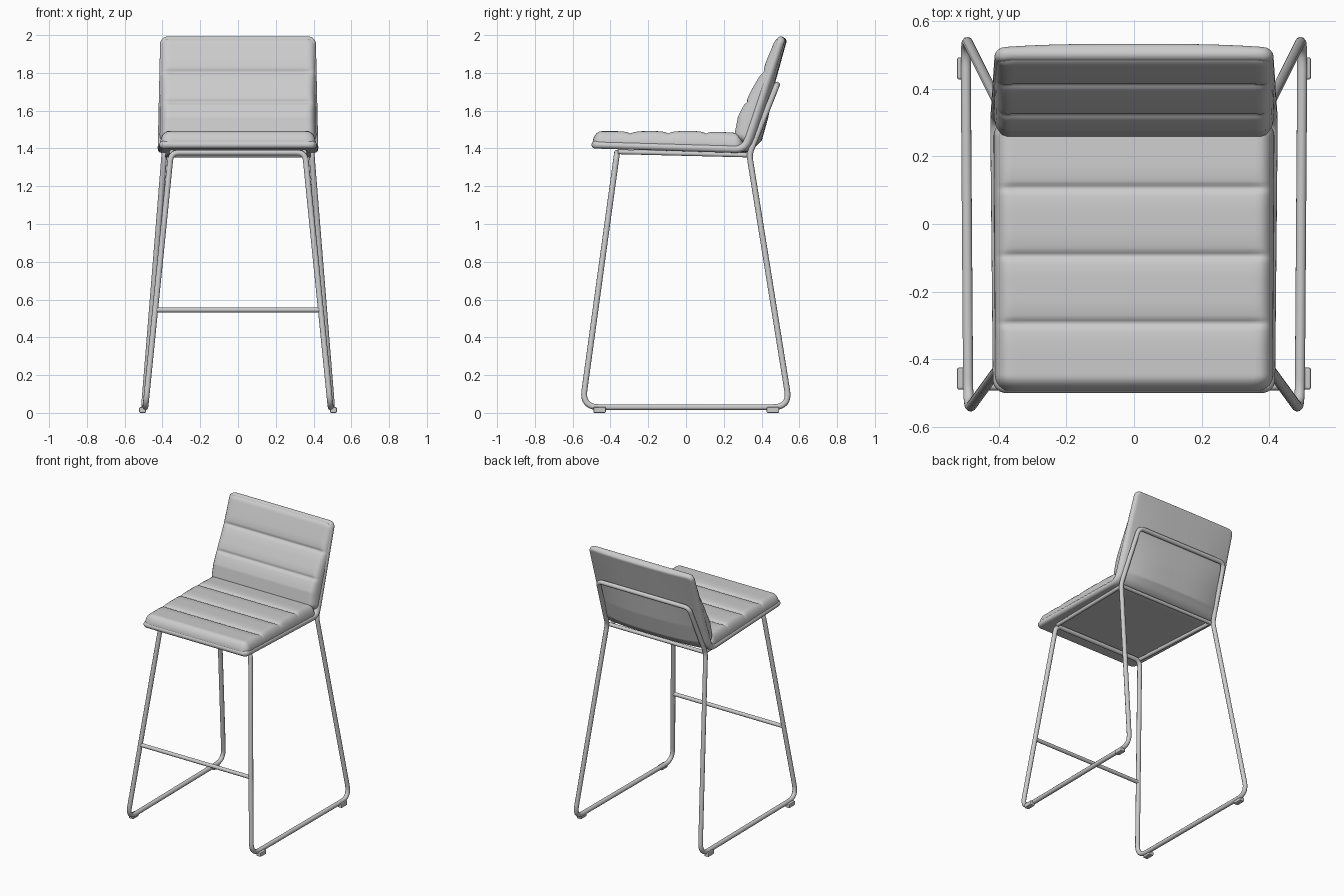
import bpy, bmesh, math
from mathutils import Vector

if "Cube" in bpy.data.objects:
    bpy.data.objects.remove(bpy.data.objects["Cube"])

grey = bpy.data.materials.new("plain grey")
grey.diffuse_color = (0.6, 0.6, 0.6, 1)
grey.use_nodes = True
grey.node_tree.nodes["Principled BSDF"].inputs["Base Color"].default_value = grey.diffuse_color


def fillet(pts, trims, closed=False, n=8):
    """Round the corners of a polyline; trims = length cut off each corner."""
    pts, out = [Vector(p) for p in pts], []
    for i, p in enumerate(pts):
        if trims[i] == 0 or (not closed and i in (0, len(pts) - 1)):
            out.append(p)
            continue
        a = p + (pts[i - 1] - p).normalized() * trims[i]
        b = p + (pts[(i + 1) % len(pts)] - p).normalized() * trims[i]
        for k in range(n + 1):
            t = k / n
            out.append(a * (1 - t) ** 2 + p * 2 * t * (1 - t) + b * t * t)
    return out


def tube(name, pts, radius, closed=False):
    cu = bpy.data.curves.new(name, 'CURVE')
    cu.dimensions = '3D'
    cu.bevel_depth, cu.bevel_resolution, cu.use_fill_caps = radius, 3, True
    sp = cu.splines.new('POLY')
    sp.points.add(len(pts) - 1)
    for q, p in zip(sp.points, pts):
        q.co = (*p, 1)
    sp.use_cyclic_u = closed
    cu.materials.append(grey)
    ob = bpy.data.objects.new(name, cu)
    bpy.context.collection.objects.link(ob)


def lerp(table, s):
    """Piecewise linear lookup in [(s, value), ...]."""
    if s <= table[0][0]:
        return table[0][1]
    for (a, va), (b, vb) in zip(table, table[1:]):
        if s <= b:
            return va + (vb - va) * (s - a) / (b - a)
    return table[-1][1]


def edge(d, r):
    return math.sqrt(max(0, 1 - (1 - min(max(d, 0) / r, 1)) ** 2))


def pad(name, path, width, front, back, r, corner):
    """Padded sheet swept along a side-view path, with rounded rim and corners."""
    cum = [0]
    for a, b in zip(path, path[1:]):
        cum.append(cum[-1] + (b - a).length)
    L = cum[-1]

    def at(s):
        s = min(max(s, 0), L)
        return Vector((0, lerp([(c, p.y) for c, p in zip(cum, path)], s),
                       lerp([(c, p.z) for c, p in zip(cum, path)], s)))

    ends = [corner * (1 - math.cos(k * math.pi / 20)) for k in range(10)]
    count = int(L / 0.008)
    mid = [corner + (L - 2 * corner) * k / count for k in range(count + 1)]
    stations = ends + mid + [L - e for e in reversed(ends)]
    bm = bmesh.new()
    cols = 36
    for side in (1, -1):
        rows = []
        for s in stations:
            p, t = at(s), (at(s + .006) - at(s - .006)).normalized()
            nrm = Vector((0, -t.z, t.y))
            de = min(s, L - s)
            c = corner - min(de, corner)
            w = width(s) - corner + math.sqrt(max(0, corner ** 2 - c * c))
            row = []
            for k in range(cols + 1):
                u = math.sin(math.pi / 2 * (2 * k / cols - 1))
                h = front(s, u) if side > 0 else -back(s, u)
                h *= edge(de, r) * edge(w * (1 - abs(u)), r)
                row.append(bm.verts.new(p + nrm * h + Vector((w * u, 0, 0))))
            rows.append(row)
        for a, b in zip(rows, rows[1:]):
            for k in range(cols):
                q = (a[k], a[k + 1], b[k + 1], b[k])
                bm.faces.new(q if side > 0 else q[::-1])
    bmesh.ops.remove_doubles(bm, verts=bm.verts, dist=1e-5)
    bmesh.ops.recalc_face_normals(bm, faces=bm.faces)
    for f in bm.faces:
        f.smooth = True
    me = bpy.data.meshes.new(name)
    bm.to_mesh(me)
    bm.free()
    me.materials.append(grey)
    bpy.context.collection.objects.link(bpy.data.objects.new(name, me))


def channels(seams, depth):
    """Stitched grooves with soft rolls between; grooves fade at the sides."""
    def f(s, u):
        g = sum(0.6 * math.exp(-((s - c) / .010) ** 2)
                + 0.4 * math.exp(-((s - c) / .035) ** 2) for c in seams)
        return -depth * g * min(1, (1 - abs(u)) / .12)
    return f


# Bent shell: seat pan and backrest in one sheet, bulged at the rear
shell_path = fillet([(0, -.5, 1.42), (0, .31, 1.395), (0, .508, 1.992)], [0, .05, 0])
BEND = 0.80
bulge = [(BEND - .02, 0), (BEND + .07, .052), (BEND + .2, .046),
         (BEND + .34, .025), (BEND + .6, .012)]
pad("shell", shell_path,
    lambda s: lerp([(0, .417), (BEND, .425), (1.41, .412)], s),
    lambda s, u: .02,
    lambda s, u: .02 + lerp(bulge, s) * (1 - abs(u) ** 3),
    .02, .04)

# Seat cushion
seat_groove = channels([.20, .40, .60], .016)
pad("seat_cushion", fillet([(0, -.495, 1.425), (0, .305, 1.405)], [0, 0]),
    lambda s: .411 + .006 * s,
    lambda s, u: lerp([(0, .066), (.6, .082), (.8, .075)], s) + seat_groove(s, u),
    lambda s, u: .012, .045, .046)

# Back cushion, thicker toward the lower back
back_groove = channels([.21, .39], .014)
pad("back_cushion", fillet([(0, .318, 1.425), (0, .506, 1.985)], [0, 0]),
    lambda s: .416 - .012 * s,
    lambda s, u: lerp([(0, .07), (.12, .086), (.2, .078), (.39, .042), (.59, .028)], s)
    + back_groove(s, u),
    lambda s, u: .012, .04, .042)

# Main frame: one closed tube through front rail, legs, floor runners and back hoop
half = [(.355, -.365, 1.378), (.49, -.55, .03), (.498, .55, .03),
        (.39, .335, 1.368), (.36, .482, 1.738)]
trim = [.045, .09, .09, .03, .04]
loop = half + [(-x, y, z) for x, y, z in reversed(half)]
tube("leg_frame", fillet(loop, trim + trim[::-1], True), .0155, True)

# Rails under the seat
for sx, side in ((1, "right"), (-1, "left")):
    tube(side + "_seat_rail", [(sx * .35, -.36, 1.382), (sx * .375, .33, 1.365)], .013)
tube("rear_seat_rail", [(-.385, .325, 1.365), (.385, .325, 1.365)], .013)

# Footrest between the front legs
tube("footrest", [(-.436, -.479, .545), (.436, -.479, .545)], .0135)

# Floor glides
for sx in (1, -1):
    for y in (-.457, .46):
        bpy.ops.mesh.primitive_cube_add(size=1, location=(sx * .505, y, .0155))
        ob = bpy.context.object
        ob.name = "floor_glide"
        ob.scale = (.036, .066, .031)
        bpy.ops.object.transform_apply(location=False, rotation=False, scale=True)
        bev = ob.modifiers.new("bevel", 'BEVEL')
        bev.width, bev.segments = .006, 2
        ob.data.materials.append(grey)
